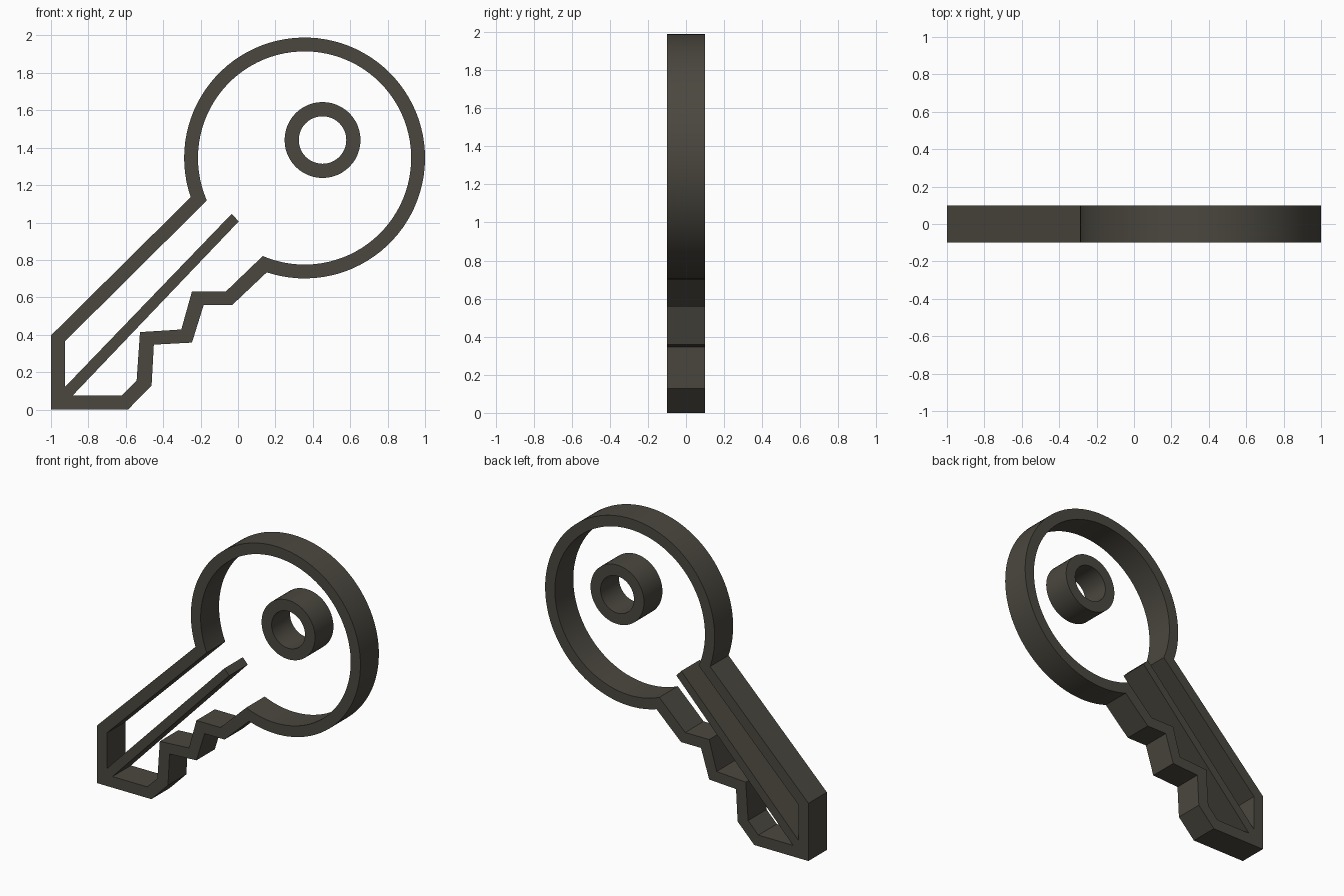
import bpy, bmesh
from math import radians, sin, cos

if "Cube" in bpy.data.objects:
    bpy.data.objects.remove(bpy.data.objects["Cube"])

DEPTH = 0.1  # half thickness in y

mat = bpy.data.materials.new("dark_metal")
mat.diffuse_color = (0.07, 0.064, 0.05, 1)
mat.use_nodes = True
mat.node_tree.nodes["Principled BSDF"].inputs["Base Color"].default_value = mat.diffuse_color


def arc(cx, cz, r, a0, a1, n):
    angles = [radians(a0 + (a1 - a0) * i / n) for i in range(n + 1)]
    return [(cx + r * cos(a), cz + r * sin(a)) for a in angles]


def finish(name, bm):
    bmesh.ops.recalc_face_normals(bm, faces=bm.faces[:])
    mesh = bpy.data.meshes.new(name)
    bm.to_mesh(mesh)
    bm.free()
    obj = bpy.data.objects.new(name, mesh)
    bpy.context.collection.objects.link(obj)
    mesh.materials.append(mat)
    bpy.ops.object.select_all(action='DESELECT')
    obj.select_set(True)
    bpy.context.view_layer.objects.active = obj
    bpy.ops.object.shade_smooth_by_angle(angle=radians(20))
    return obj


def band(name, outer, inner):
    """Closed band between two matching outlines, extruded along y."""
    bm = bmesh.new()
    loops = [[bm.verts.new((x, y, z)) for x, z in pts]
             for pts, y in ((outer, -DEPTH), (inner, -DEPTH), (inner, DEPTH), (outer, DEPTH))]
    n = len(outer)
    for k in range(4):
        a, b = loops[k], loops[(k + 1) % 4]
        for i in range(n):
            j = (i + 1) % n
            bm.faces.new((a[i], a[j], b[j], b[i]))
    return finish(name, bm)


def bar(name, pts):
    """Solid profile extruded along y."""
    bm = bmesh.new()
    face = bm.faces.new([bm.verts.new((x, -DEPTH, z)) for x, z in pts])
    ext = bmesh.ops.extrude_face_region(bm, geom=[face])
    verts = [v for v in ext["geom"] if isinstance(v, bmesh.types.BMVert)]
    bmesh.ops.translate(bm, verts=verts, vec=(0, 2 * DEPTH, 0))
    return finish(name, bm)


# Key outline: tip, teeth, round head, straight back edge
outer = [(-1, 0.396), (-1, 0), (-0.588, 0), (-0.462, 0.128), (-0.45, 0.347),
         (-0.246, 0.358), (-0.184, 0.558), (-0.032, 0.558)]
inner = [(-0.926, 0.364), (-0.926, 0.076), (-0.62, 0.076), (-0.542, 0.155), (-0.524, 0.414),
         (-0.303, 0.428), (-0.246, 0.632), (-0.064, 0.632)]
outer += arc(0.356, 1.345, 0.644, -108.3, 199.0, 80)
inner += arc(0.356, 1.345, 0.570, -113.1, 203.5, 80)
band("key_outline", outer, inner)

# Ring around the keyhole
band("hole_ring", arc(0.452, 1.441, 0.203, 0, 352.5, 47), arc(0.452, 1.441, 0.127, 0, 352.5, 47))

# Groove line along the blade
bar("blade_groove", [(-0.945, 0.06), (-0.885, 0.074), (0.004, 1.006), (-0.034, 1.046), (-0.926, 0.12)])
